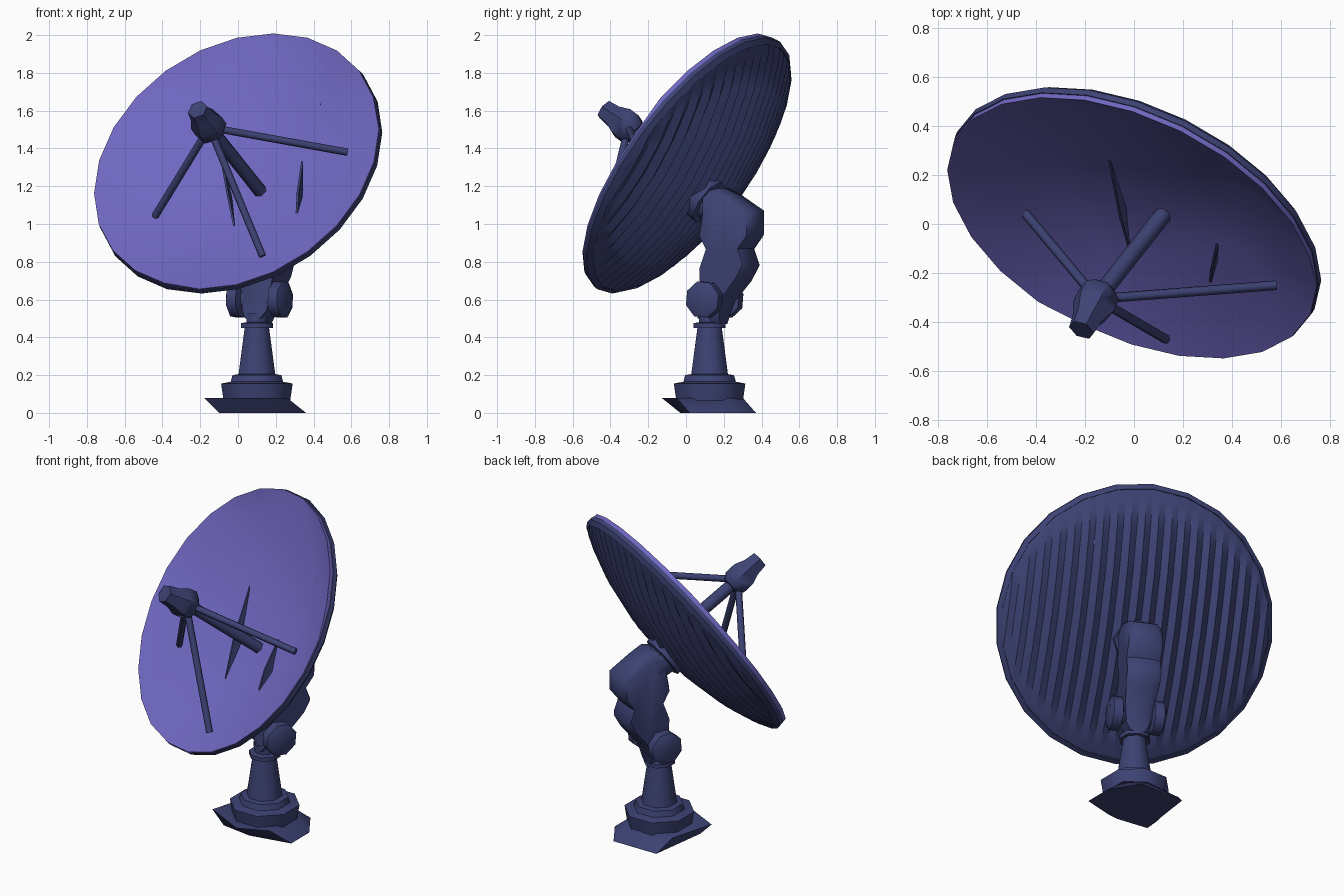
import bpy, bmesh, math
from mathutils import Vector

if "Cube" in bpy.data.objects:
    bpy.data.objects.remove(bpy.data.objects["Cube"])

# Dish frame: E to the right, U up the dish, N out of its open face
C = Vector((0, 0, 1.32))
N = Vector((-0.369, -0.745, 0.555)).normalized()
E = Vector((-N.y, N.x, 0)).normalized()
U = N.cross(E)
R = 0.808
SIDES = 24


def dish(e, u, d):
    return C + E * e + U * u + N * d


def material(name, rgb):
    m = bpy.data.materials.new(name)
    m.diffuse_color = (*rgb, 1)
    m.use_nodes = True
    m.node_tree.nodes["Principled BSDF"].inputs["Base Color"].default_value = m.diffuse_color
    return m


NAVY = material("dark navy", (0.046, 0.055, 0.173))
PURPLE = material("soft purple", (0.16, 0.136, 0.53))


def make(name, verts, faces, mat, angle=30, fix=True):
    me = bpy.data.meshes.new(name)
    me.from_pydata([tuple(v) for v in verts], [], faces)
    bm = bmesh.new()
    bm.from_mesh(me)
    if fix:
        bmesh.ops.recalc_face_normals(bm, faces=bm.faces)
    bm.to_mesh(me)
    bm.free()
    me.materials.append(mat)
    ob = bpy.data.objects.new(name, me)
    bpy.context.collection.objects.link(ob)
    bpy.ops.object.select_all(action='DESELECT')
    ob.select_set(True)
    bpy.context.view_layer.objects.active = ob
    bpy.ops.object.shade_smooth_by_angle(angle=math.radians(angle))
    return ob


def loft(name, rings, mat=NAVY, angle=50):
    """Skin equal-sized rings of points and cap both ends."""
    n = len(rings[0])
    verts = [p for r in rings for p in r]
    faces = [(k * n + i, k * n + (i + 1) % n, (k + 1) * n + (i + 1) % n, (k + 1) * n + i)
             for k in range(len(rings) - 1) for i in range(n)]
    faces += [tuple(range(n)), tuple(range(len(verts) - n, len(verts)))]
    return make(name, verts, faces, mat, angle)


def ring(c, a, b, r, n, rot=0.0):
    ts = [rot + 2 * math.pi * i / n for i in range(n)]
    return [Vector(c) + (a * math.cos(t) + b * math.sin(t)) * r for t in ts]


def tube(name, p, q, r, n=6):
    p, q = Vector(p), Vector(q)
    ax = (q - p).normalized()
    a = ax.orthogonal().normalized()
    b = ax.cross(a)
    return loft(name, [ring(p, a, b, r, n), ring(q, a, b, r, n)], angle=65)


X, Y, Z = Vector((1, 0, 0)), Vector((0, 1, 0)), Vector((0, 0, 1))
AX = Vector((0.1, 0.125, 0))          # pedestal axis

# Skewed ground slab
low = [(-.10, 0), (-.05, .37), (.25, .37), (.36, .2), (.36, .02), (.1, -.03)]
top = [(-.18, 0), (-.10, .28), (.15, .30), (.26, .22), (.26, -.05), (.08, -.13)]
loft("ground_slab", [[(x, y, 0) for x, y in low], [(x, y, .08) for x, y in top]])

# Stepped plinth, tapered column and collar
steps = [(.06, .19), (.155, .205), (.165, .15), (.2, .14), (.205, .105), (.45, .07),
         (.45, .092), (.475, .092), (.48, .06), (.53, .06)]
loft("pedestal", [ring(AX + Z * z, X, Y, r, 8, math.pi / 8) for z, r in steps])

# Bent support arm: side profile swept across the dish's horizontal direction
back = Vector((-N.x, -N.y, 0)).normalized()
profile = [(.08, .5), (.2, .47), (.23, .58), (.32, .7), (.36, .78), (.33, .87), (.385, .95),
           (.385, 1.07), (.27, 1.15), (.2, 1.19), (.12, 1.17), (.12, 1.08), (.1, .95),
           (.14, .87), (.1, .75), (.1, .62)]


def arm_ring(side, shrink):
    m = Vector((.22, .85))
    pts = [m + (Vector(p) - m) * shrink for p in profile]
    # the arm is slimmer near its foot
    return [AX + back * ((y - .125) / .896) + E * side * min(1, .65 + max(0, z - .5) * 1.6) + Z * z
            for y, z in pts]


loft("support_arm", [arm_ring(-.1, .88), arm_ring(-.065, 1), arm_ring(.065, 1), arm_ring(.1, .88)])

# Elevation pivot drums on both sides of the arm
for s, nm in ((-1, "left"), (1, "right")):
    c = AX + Z * .6 + back * .03
    loft(nm + "_pivot_drum", [ring(c + E * s * o, back, Z, r, 8, .3)
                              for o, r in ((.04, .06), (.085, .06), (.095, .1), (.15, .1), (.165, .07))])

# Hub joining arm and dish, set a little below the dish centre
loft("dish_hub", [ring(dish(.02, -.09, d), E, U, r, 8) for d, r in
                  ((-.18, .13), (-.235, .13), (-.24, .1), (-.32, .09))])


def rim_angle(i):
    return 2 * math.pi * i / SIDES


def lip(i):
    """Height of the reflector edge: it stands proud except at the lower right."""
    return .014 if math.cos(rim_angle(i) + .7) > .5 else .03


# Rim band: closed loop around the back edge of the dish
section = [(R - .014, .008), (R + .004, .006), (R + .006, -.02), (R - .02, -.045), (R - .03, -.02)]
verts, faces = [], []
m = len(section)
for i in range(SIDES):
    t = rim_angle(i)
    verts += [dish(r * math.cos(t), r * math.sin(t), d) for r, d in section]
    j = (i + 1) % SIDES
    faces += [(i * m + k, i * m + (k + 1) % m, j * m + (k + 1) % m, j * m + k) for k in range(m)]
make("dish_rim", verts, faces, NAVY)

# Reflector: a few big panels between the rim and an uneven inner ring
inner = [(.42, .0, -.13), (.32, .45, -.11), (-.39, .55, -.05), (-.42, -.08, -.12), (0, -.46, -.12)]
ia = [math.atan2(u, e) for e, u, d in inner]
verts = [dish(R * math.cos(rim_angle(i)), R * math.sin(rim_angle(i)), lip(i)) for i in range(SIDES)]
verts += [dish(*p) for p in inner] + [dish(0, -.07, -.165)]


def nearest(i):
    t = rim_angle(i + .5)
    return max(range(len(inner)), key=lambda k: math.cos(t - ia[k]))


faces = []
for i in range(SIDES):
    j = (i + 1) % SIDES
    a, b = nearest(i), nearest(j)
    faces.append((i, j, SIDES + a))
    if a != b:
        faces.append((j, SIDES + b, SIDES + a))
for k in range(len(inner)):
    faces.append((SIDES + k, SIDES + (k + 1) % len(inner), SIDES + len(inner)))
# short wall from the reflector edge down to the rim band
base = len(verts)
verts += [dish(R * math.cos(rim_angle(i)), R * math.sin(rim_angle(i)), 0) for i in range(SIDES)]
for i in range(SIDES):
    j = (i + 1) % SIDES
    faces.append((j, i, base + i, base + j))
make("reflector", verts, faces, PURPLE, fix=False)

# Ribbed back shell: ridges running up the dish
COLS, ROWS = 41, 9
RB = R - .012
verts, faces = [], []
for c in range(COLS):
    e = RB * .998 * (2 * c / (COLS - 1) - 1)
    h = math.sqrt(RB * RB - e * e)
    for r in range(ROWS):
        u = h * math.sin(math.pi * (r / (ROWS - 1) - .5))
        k = max(0, 1 - (e * e + u * u) / (RB * RB))
        verts.append(dish(e, u, -.03 - .155 * k - (.035 * k ** .35 if c % 2 else 0)))
for c in range(COLS - 1):
    for r in range(ROWS - 1):
        a = c * ROWS + r
        faces.append((a, a + 1, a + ROWS + 1, a + ROWS))
make("ribbed_back_shell", verts, faces, NAVY, fix=False)

# Feed horn with its three legs and central waveguide
loft("feed_horn", [ring(dish(0, -.03, d), E, U, r, 6, .4) for d, r in
                   ((.33, .055), (.37, .09), (.43, .09), (.49, .065), (.56, .055))])
focus = dish(0, -.03, .39)
for i, p in enumerate([(-.44, .04, 1.04), (.13, -.47, .83), (.58, -.25, 1.38)]):
    tube("feed_leg_%d" % (i + 1), focus, p, .02)
tube("waveguide", focus, dish(.09, -.075, -.155), .036)

# Rib slivers showing through the reflector
slivers = [((.34, -.08, 1.33), (.31, -.24, 1.05)), ((-.10, .26, 1.42), (-.02, -.10, .99))]
for i, (p, q) in enumerate(slivers):
    p, q = Vector(p), Vector(q)
    mid = p.lerp(q, .6) + N * .015
    low_mid = p.lerp(q, .6) - N * .04
    loft("rib_sliver_%d" % (i + 1), [[v + E * s for v in (p, mid, q, low_mid)] for s in (-.006, .006)])
